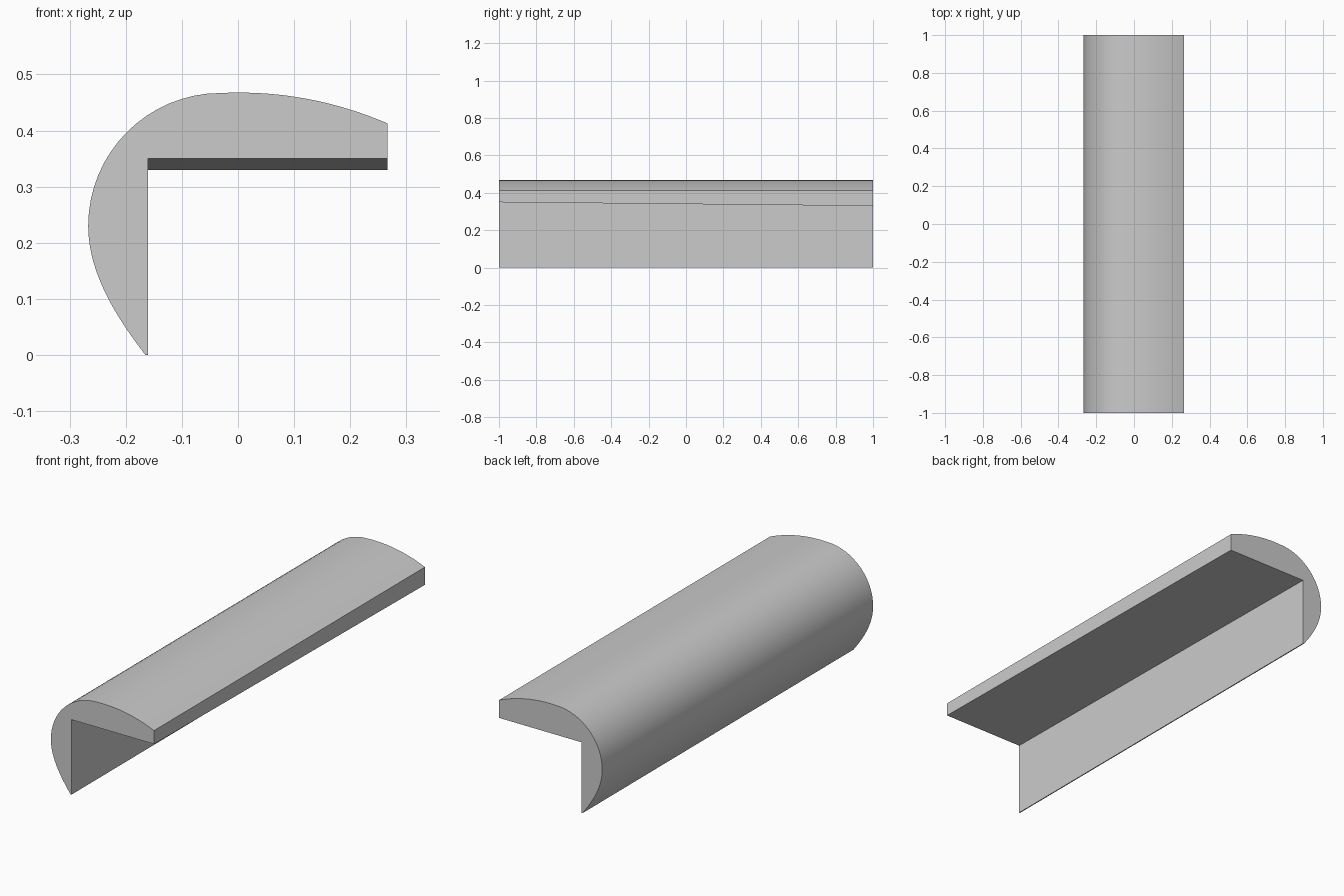
import bpy, bmesh
from mathutils import Vector
from mathutils.geometry import interpolate_bezier

if "Cube" in bpy.data.objects:
    bpy.data.objects.remove(bpy.data.objects["Cube"])

# Outer curve: lower sweep, quarter round, gentle top slope (x, z bezier segments)
SEGMENTS = [
    ((-0.165, 0), (-0.215, 0.065), (-0.267, 0.145), (-0.267, 0.23)),
    ((-0.267, 0.23), (-0.267, 0.361), (-0.161, 0.467), (-0.03, 0.467)),
    ((-0.03, 0.467), (0.075, 0.472), (0.175, 0.452), (0.266, 0.413)),
]
outer = []
for seg in SEGMENTS:
    pts = interpolate_bezier(*[Vector((x, z, 0)) for x, z in seg], 17)
    outer += [(p.x, p.y) for p in (pts if not outer else pts[1:])]


def section(bm, y, ledge):
    """One end outline; ledge is the height of the flat underside."""
    inner = [(0.266, ledge), (-0.16, ledge), (-0.16, 0)]
    return [bm.verts.new((x, y, z)) for x, z in outer + inner]


# Loft the two ends; the underside drops slightly towards the back
bm = bmesh.new()
front = section(bm, -1, 0.35)
back = section(bm, 1, 0.33)
n = len(front)
for i in range(n):
    j = (i + 1) % n
    bm.faces.new((front[i], front[j], back[j], back[i]))
bm.faces.new(front)
bm.faces.new(back[::-1])
bmesh.ops.recalc_face_normals(bm, faces=bm.faces)

mesh = bpy.data.meshes.new("rounded_nosing")
bm.to_mesh(mesh)
bm.free()
nosing = bpy.data.objects.new("rounded_nosing", mesh)
bpy.context.collection.objects.link(nosing)

# Smooth the curved outside, keep the corners sharp
bpy.context.view_layer.objects.active = nosing
nosing.select_set(True)
bpy.ops.object.shade_smooth_by_angle(angle=0.5)
